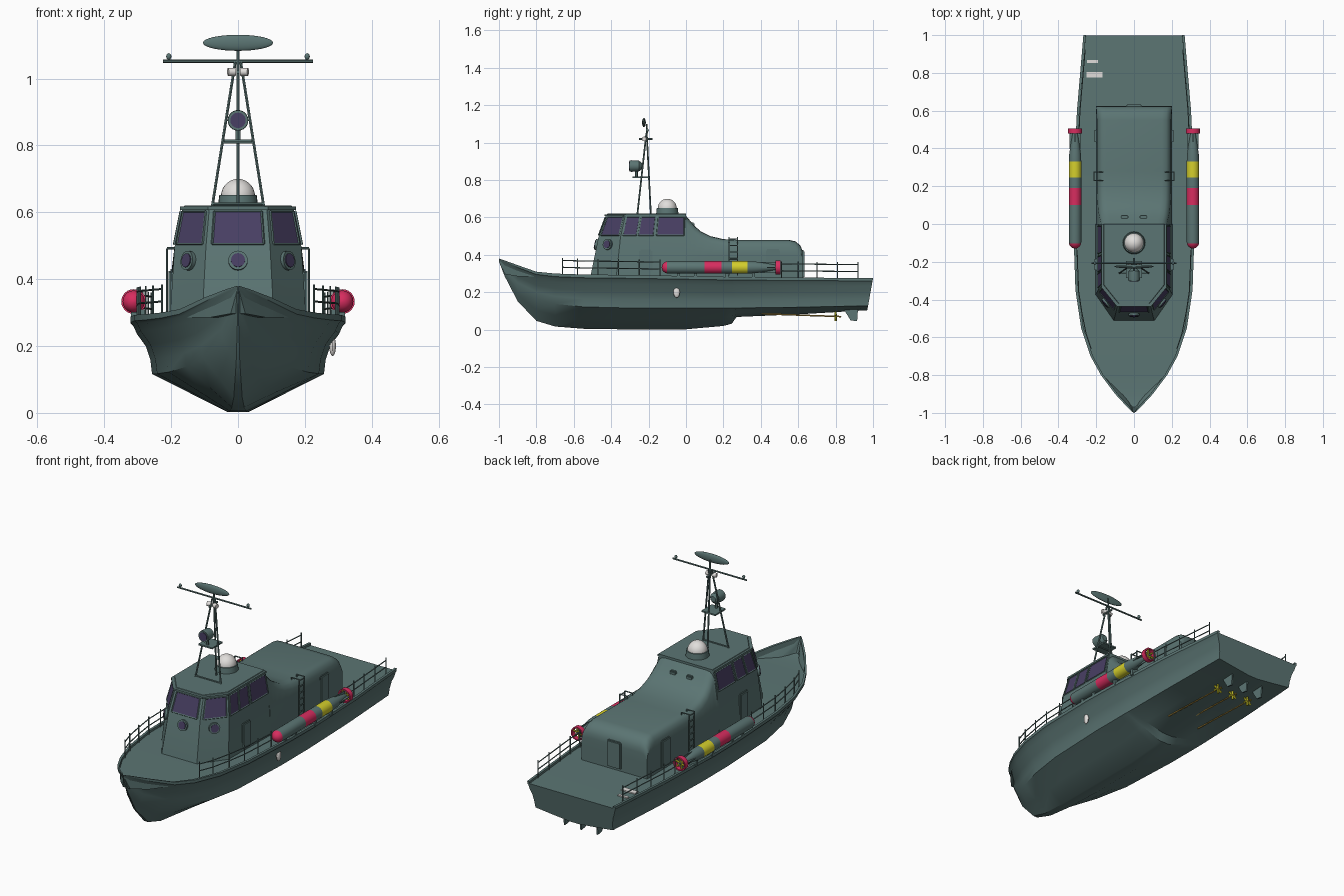
import bpy, bmesh, math
from mathutils import Vector, Matrix

if "Cube" in bpy.data.objects:
    bpy.data.objects.remove(bpy.data.objects["Cube"])

def mat(name, r, g, b):
    m = bpy.data.materials.new(name)
    m.diffuse_color = (r, g, b, 1)
    m.use_nodes = True
    m.node_tree.nodes["Principled BSDF"].inputs["Base Color"].default_value = m.diffuse_color
    return m

GREEN = mat("grey_green", .105, .178, .172)
GLASS = mat("violet_glass", .065, .05, .125)
PINK = mat("pink_red", .68, .026, .115)
YELLOW = mat("yellow", .66, .62, .025)
WHITE = mat("off_white", .75, .73, .71)
TAN = mat("tan", .5, .32, .06)

def finish(name, bm, mats, angle=35):
    bmesh.ops.recalc_face_normals(bm, faces=bm.faces)
    me = bpy.data.meshes.new(name)
    bm.to_mesh(me)
    bm.free()
    for m in (mats if isinstance(mats, list) else [mats]):
        me.materials.append(m)
    me.shade_smooth()
    me.set_sharp_from_angle(angle=math.radians(angle))
    ob = bpy.data.objects.new(name, me)
    bpy.context.collection.objects.link(ob)
    return ob

def loft(name, rings, mats, rule=None, angle=35, caps=True):
    bm = bmesh.new()
    vs = [[bm.verts.new(p) for p in r] for r in rings]
    n = len(rings[0])
    for a, b in zip(vs, vs[1:]):
        for i in range(n):
            bm.faces.new((a[i], a[(i+1) % n], b[(i+1) % n], b[i]))
    if caps:
        bm.faces.new(vs[0])
        bm.faces.new(vs[-1])
    if rule:
        for f in bm.faces:
            f.material_index = rule(f.calc_center_median())
    return finish(name, bm, mats, angle)

def lathe(name, x, z, prof, mats, rule=None, n=24, caps=True):
    # profile of (y, radius) turned round an axis along y
    rings = [[(x + r*math.cos(2*math.pi*i/n), y, z + r*math.sin(2*math.pi*i/n)) for i in range(n)] for y, r in prof]
    return loft(name, rings, mats, rule, caps=caps)

def tubes(name, segs, r, m, n=6):
    bm = bmesh.new()
    for a, b in segs:
        a, b = Vector(a), Vector(b)
        d = b - a
        M = Matrix.Translation((a+b)/2) @ d.to_track_quat('Z', 'Y').to_matrix().to_4x4()
        bmesh.ops.create_cone(bm, cap_ends=True, segments=n, radius1=r, radius2=r, depth=d.length, matrix=M)
    return finish(name, bm, m)

def box(name, c, s, m, bevel=0):
    bm = bmesh.new()
    bmesh.ops.create_cube(bm, size=1, matrix=Matrix.Translation(c) @ Matrix.Diagonal((*s, 1)))
    if bevel:
        bmesh.ops.bevel(bm, geom=bm.edges[:], offset=bevel, segments=2, affect='EDGES')
    return finish(name, bm, m)

def ball(name, c, s, m, n=24):
    bm = bmesh.new()
    bmesh.ops.create_uvsphere(bm, u_segments=n, v_segments=n//2, radius=1, matrix=Matrix.Translation(c) @ Matrix.Diagonal((*s, 1)))
    return finish(name, bm, m)

# Hull stations: y, rail half width, rail z, keel z, chine half width, chine z
ST = [(-1, .003, .38, .362, .001, .368), (-.97, .035, .37, .285, .012, .31),
      (-.9, .10, .345, .15, .045, .22), (-.8, .175, .31, .045, .105, .165),
      (-.7, .23, .30, .015, .155, .138), (-.55, .28, .295, .003, .208, .122),
      (-.35, .31, .293, 0, .242, .117), (0, .322, .287, 0, .257, .116),
      (.2, .32, .283, .018, .257, .116), (.245, .318, .282, .03, .257, .116),
      (.27, .317, .282, .066, .256, .116), (.6, .302, .279, .08, .25, .12),
      (1, .268, .275, .102, .236, .128)]
rings = []
for y, w, sz, kz, c, cz in ST:
    dz = max(min(sz - .012, .285), kz + .012)
    wi = max(w - .013, .0005)
    t = sz - cz
    half = [(.12*c, kz + .002), (.55*c, kz + .5*(cz-kz)), (c, cz), (c + .08*(w-c), cz + .25*t),
            (c + .3*(w-c), cz + .5*t), (c + .72*(w-c), cz + .72*t), (c + .88*(w-c), cz + .86*t),
            (w, cz + .9*t), (w, sz), (wi, sz), (wi, dz)]
    pts = half + [(-x, z) for x, z in reversed(half)]
    rake = .18 if y == 1 else 0
    rings.append([(x, y - rake*(sz - max(min(z, sz), .1)), z) for x, z in pts])
loft("hull", rings, GREEN, angle=32)

def rail_w(y):
    for a, b in zip(ST, ST[1:]):
        if a[0] <= y <= b[0]:
            t = (y-a[0])/(b[0]-a[0])
            return a[1] + t*(b[1]-a[1]), a[2] + t*(b[2]-a[2])

# Wheelhouse: faceted plan tapering upward
def plan(z, fy, fx, sy, sx):
    h = [(fx, fy), (sx, sy), (sx, .0)]
    return [Vector((x, y, z)) for x, y in h + [(-x, y) for x, y in reversed(h)]]
sill = plan(.495, -.468, .096, -.35, .19)
top = plan(.61, -.425, .086, -.325, .167)
loft("wheelhouse", [plan(.265, -.515, .108, -.375, .205), sill, top, plan(.62, -.42, .08, -.32, .16)], GREEN, angle=25)
roof = [plan(z, -.437, .09, -.335, .173) for z in (.607, .617)]
loft("roof_brow", roof, GREEN, angle=25)

# Windows as thin plates on the facets, with frames
def window(name, i, j, u0, u1, v0=.08, v1=.93):
    nrm = (sill[j]-sill[i]).cross(top[i]-sill[i]).normalized()
    if nrm.dot(Vector((sill[i].x+sill[j].x, sill[i].y+sill[j].y+.4, 0))) < 0:
        nrm = -nrm
    P = lambda u, v: sill[i].lerp(sill[j], u).lerp(top[i].lerp(top[j], u), v)
    q = [P(u0, v0), P(u1, v0), P(u1, v1), P(u0, v1)]
    loft(name, [[p - nrm*.003 for p in q], [p + nrm*.003 for p in q]], GLASS)
    tubes(name + "_frame", [(q[k] + nrm*.003, q[(k+1) % 4] + nrm*.003) for k in range(4)], .0035, GREEN, 4)
q = (0, 5)
nf = Vector((0, -1, .37)).normalized()
P = lambda s, v: Vector((s*(.078 - .008*v), -.468 + .043*v, .495 + .115*v))
quad = [P(-1, .08), P(1, .08), P(1, .93), P(-1, .93)]
loft("front_window", [[p - nf*.003 for p in quad], [p + nf*.003 for p in quad]], GLASS)
tubes("front_window_frame", [(quad[k] + nf*.003, quad[(k+1) % 4] + nf*.003) for k in range(4)], .0035, GREEN, 4)
for tag, a, b, c in (("right", 0, 1, 2), ("left", 5, 4, 3)):
    window(tag + "_corner_window", a, b, .1, .92)
    for k, (u0, u1) in enumerate(((.03, .24), (.27, .5), (.55, .97))):
        window(f"{tag}_side_window_{k}", b, c, u0, u1)

# Portholes
def porthole(name, p, d):
    d = Vector(d).normalized()
    for part, r, h, m in (("ring", .029, .018, GREEN), ("glass", .021, .024, GLASS)):
        tubes(f"{name}_{part}", [(Vector(p) - d*h/2, Vector(p) + d*h/2)], r, m, 20)
porthole("front_porthole", (0, -.478, .455), (0, -1, .2))
for s in (-1, 1):
    porthole("corner_porthole", (s*.147, -.417, .455), (s*.8, -.62, .13))

# Aft cabin with swept shoulder behind the wheelhouse
def wt(z):
    return .2 if z < .42 else .2 - .01*(z-.42)/.08 if z < .5 else .19 - .025*(z-.5)/.12
rings = []
for y, h in ((-.006, .615), (.02, .585), (.045, .555), (.08, .525), (.13, .5), (.2, .484), (.28, .48),
             (.55, .48), (.585, .472), (.61, .452), (.622, .425), (.624, .4)):
    lo = min(.4, h - .05)
    half = [(.2, .262), (.2, lo), (wt(h-.03), h-.035), (wt(h)-.008, h-.014), (wt(h)-.022, h-.003), (wt(h)-.045, h)]
    rings.append([(x, y, z) for x, z in half + [(-x, z) for x, z in reversed(half)]])
loft("aft_cabin", rings, GREEN, angle=40)

# Doors, rear shoulder hatches
for s in (-1, 1):
    box("wheelhouse_door", (s*.2, -.215, .355), (.016, .07, .145), GREEN, .006)
    box("aft_side_door", (s*.2, .465, .355), (.016, .075, .15), GREEN, .006)
    box("shoulder_hatch", (s*.05, .03, .55), (.04, .03, .045), GREEN, .005)
box("rear_door", (0, .625, .35), (.085, .016, .15), GREEN, .006)

# Ladders
for s in (-1, 1):
    seg = []
    for y in (.23, .275):
        seg += [((s*.212, y, .29), (s*.212, y, .492)), ((s*.212, y, .492), (s*.165, y, .492)), ((s*.165, y, .492), (s*.165, y, .475))]
    seg += [((s*.212, .23, z), (s*.212, .275, z)) for z in (.31, .345, .38, .415, .45, .485)]
    tubes("ladder", seg, .0035, GREEN)

# Railings
for s in (-1, 1):
    for tag, ys in (("fore", (-.66, -.58, -.47, -.36, -.25, -.14)), ("aft", (.51, .6, .7, .81, .92))):
        seg, prev = [], None
        for y in ys:
            w, z = rail_w(y)
            x = s*(w - .016)
            seg.append(((x, y, z - .02), (x, y, z + .085)))
            cur = [(x, y, z + .072), (x, y, z + .035)]
            if prev:
                seg += list(zip(prev, cur))
            prev = cur
        tubes(tag + "_railing", seg, .003, GREEN)

# Torpedoes with bands, tail ring, fins, propeller and cradles
def band(c):
    return 1 if c.y < -.1 or .1 < c.y < .19 else 2 if .245 < c.y < .33 else 0
for s in (-1, 1):
    x, z = s*.312, .333
    nose = [(-.095 - .035*math.sin(a), max(.033*math.cos(a), .001)) for a in (1.57, 1.3, 1, .7, .4, .2)]
    lathe("torpedo", x, z, nose + [(-.095, .033), (.1, .033), (.19, .033), (.245, .033), (.33, .033),
          (.37, .031), (.42, .024), (.48, .013), (.5, .006)], [GREEN, PINK, YELLOW], band)
    lathe("tail_ring", x, z, [(.478, .037), (.505, .037), (.505, .03), (.478, .03), (.478, .037)], PINK, caps=False)
    tubes("tail_propeller", [((x - .031*math.cos(a), .492, z - .031*math.sin(a)),
          (x + .031*math.cos(a), .492, z + .031*math.sin(a))) for a in (.3, 1.35, 2.4)], .005, YELLOW)
    box("tail_fin", (x, .44, z), (.004, .085, .058), GREEN)
    box("tail_fin", (x, .44, z), (.058, .085, .004), GREEN)
    for y in (-.04, .05, .22, .36):
        box("torpedo_cradle", (x - s*.012, y, .29), (.04, .016, .04), GREEN)

# Radome
bm = bmesh.new()
bmesh.ops.create_cone(bm, cap_ends=True, segments=28, radius1=.06, radius2=.056, depth=.034, matrix=Matrix.Translation((0, -.1, .634)))
finish("radome_base", bm, GREEN)
ball("radome", (0, -.1, .648), (.051, .051, .052), WHITE, 28)

# Tripod mast, crossbar and radar
apex = (0, -.21, 1.05)
tubes("mast_legs", [((s*.077, -.26, .618), (s*.008, -.212, 1.05)) for s in (-1, 1)] +
      [((0, -.188, .618), apex), ((-.077, -.26, .625), (.077, -.26, .625)),
       ((-.045, -.24, .81), (.045, -.24, .81)), ((0, -.21, 1.04), (0, -.21, 1.1))], .0045, GREEN)
tubes("crossbar", [((-.225, -.207, 1.052), (.225, -.207, 1.052))], .005, GREEN)
for s in (-1, 1):
    ball("crossbar_lamp", (s*.207, -.207, 1.066), (.008, .008, .01), GREEN, 12)
    tubes("horn", [((s*.008, -.22, 1.02), (s*.03, -.225, 1.02))], .012, WHITE, 12)
tubes("horn_bracket", [((0, -.25, 1.02), (0, -.18, 1.02))], .006, GREEN)
ball("radar_dish", (0, -.225, 1.107), (.105, .01, .024), GREEN, 32)

# Searchlight on its platform
box("light_platform", (0, -.24, .814), (.085, .09, .008), GREEN)
tubes("light_stand", [((0, -.265, .815), (0, -.265, .86))], .008, GREEN)
lathe("searchlight", 0, .875, [(-.302, .03), (-.29, .031), (-.25, .028), (-.236, .015)], GREEN)
lathe("searchlight_lens", 0, .875, [(-.305, .023), (-.3, .023)], GLASS)

# Shafts, propellers and rudders
for x in (-.1, 0, .1):
    tubes("propeller_shaft", [((x, .4, .085), (x, .83, .07))], .004, TAN)
    tubes("propeller", [((x - .026*math.cos(a), .8, .072 - .026*math.sin(a)),
          (x + .026*math.cos(a), .8, .072 + .026*math.sin(a))) for a in (.5, 1.57, 2.6)], .006, YELLOW)
    prof = [(.84, .115), (.92, .115), (.915, .045), (.88, .05)]
    loft("rudder", [[(x + d, y, z) for y, z in prof] for d in (-.004, .004)], GREEN)

# Small pale plates on the hull side and stern deck
ball("hull_plate", (.283, -.05, .2), (.01, .017, .03), WHITE, 16)
box("deck_plate", (-.21, .79, .268), (.085, .03, .006), WHITE)
box("deck_plate_small", (-.22, .86, .268), (.06, .015, .006), WHITE)
